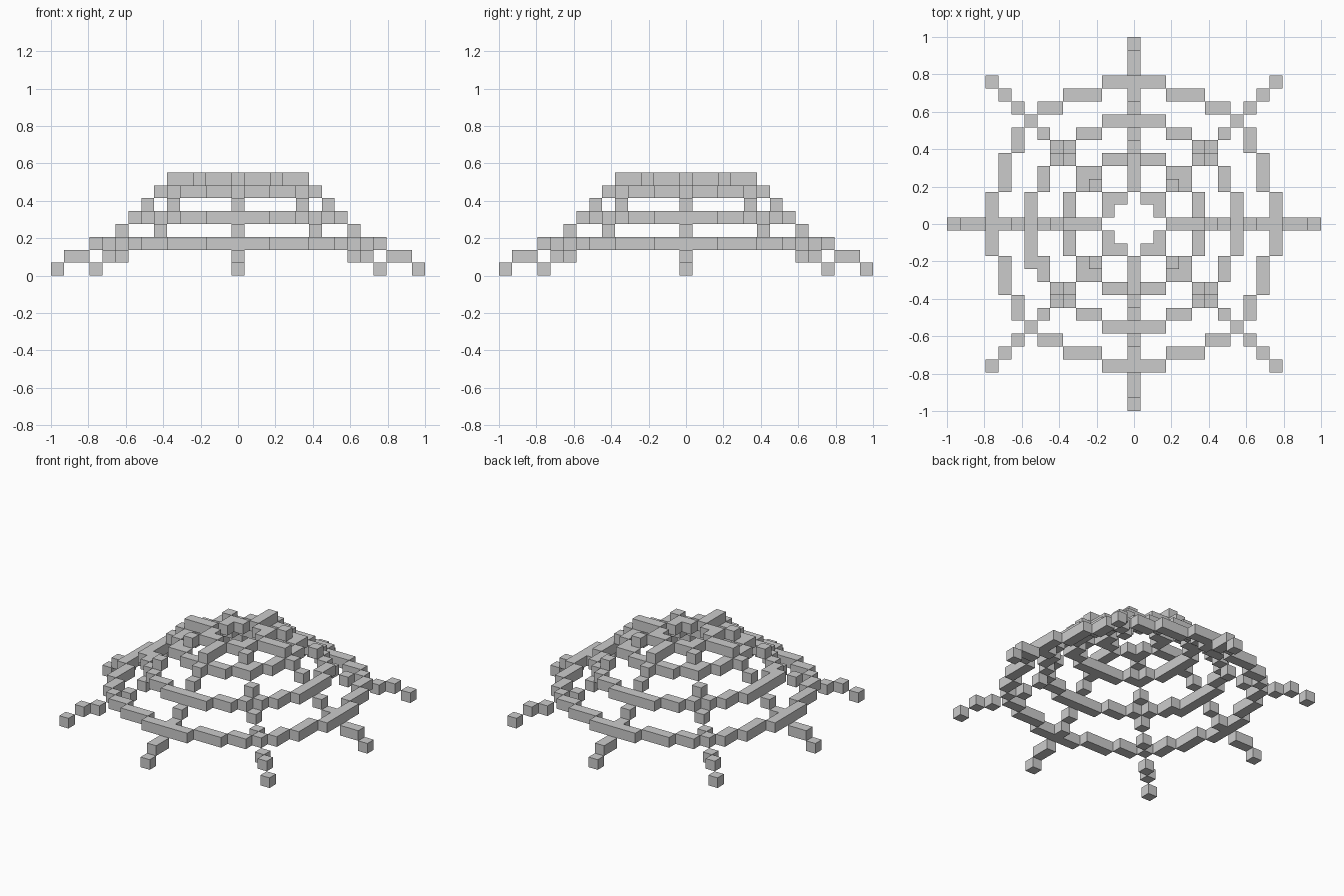
import bpy
import bmesh
from mathutils import Matrix, Vector

U = 2 / 29  # edge of one block

cube = bpy.data.objects.get("Cube")
if cube:
    bpy.data.objects.remove(cube, do_unlink=True)


def add_bar(bm, x, y, z, turn=Matrix()):
    """Box covering an inclusive range of blocks in x and y on layer z."""
    size = Vector((x[1] - x[0] + 1, y[1] - y[0] + 1, 1)) * U
    centre = Vector(((x[0] + x[1]) / 2, (y[0] + y[1]) / 2, z + 0.5)) * U
    place = Matrix.Translation(centre) @ Matrix.Diagonal(size).to_4x4()
    bmesh.ops.create_cube(bm, size=1, matrix=turn @ place)


def build(name, bars, mirrored=(), extra=()):
    """Repeat bars on four sides; mirrored bars also get a copy across x."""
    bm = bmesh.new()
    flipped = [((-x[1], -x[0]), y, z) for x, y, z in mirrored]
    for quarter in range(4):
        turn = Matrix([[(1, 0, -1, 0)[quarter], (0, -1, 0, 1)[quarter], 0, 0],
                       [(0, 1, 0, -1)[quarter], (1, 0, -1, 0)[quarter], 0, 0],
                       [0, 0, 1, 0], [0, 0, 0, 1]])
        for bar in [*bars, *mirrored, *flipped]:
            add_bar(bm, *bar, turn)
    for bar in extra:
        add_bar(bm, *bar)
    mesh = bpy.data.meshes.new(name)
    bm.to_mesh(mesh)
    bm.free()
    bpy.context.collection.objects.link(bpy.data.objects.new(name, mesh))


def block(x, y, z):
    return (x, x), (y, y), z


# Stepped rings, from the widest and lowest upward
side = (-2, 2)
build("outer_ring", [(side, (11, 11), 2), block(8, 8, 2)],
      [((3, 5), (10, 10), 2), ((6, 7), (9, 9), 2)])
build("middle_ring", [(side, (8, 8), 4)],
      [((3, 4), (7, 7), 4), block(5, 6, 4)],
      [block(-8, -3, 4)])
build("inner_ring", [(side, (5, 5), 6), ((3, 4), (4, 4), 6), block(4, 3, 6)])

# Corner pieces around the opening at the top
build("crown", [((1, 2), (2, 2), 7), block(2, 1, 7)])

# Ribs running down the four sides
rib = [(3, 5, 7), (6, 6, 6), (7, 7, 5), (9, 9, 3), (10, 10, 2),
       (12, 13, 1), (14, 14, 0)]
build("straight_ribs", [((0, 0), (near, far), z) for near, far, z in rib])

# Ribs running down the four corners
steps = [(3, 7), (5, 5), (6, 3), (7, 2), (9, 1), (10, 1), (11, 0)]
build("diagonal_ribs", [block(d, d, z) for d, z in steps])
